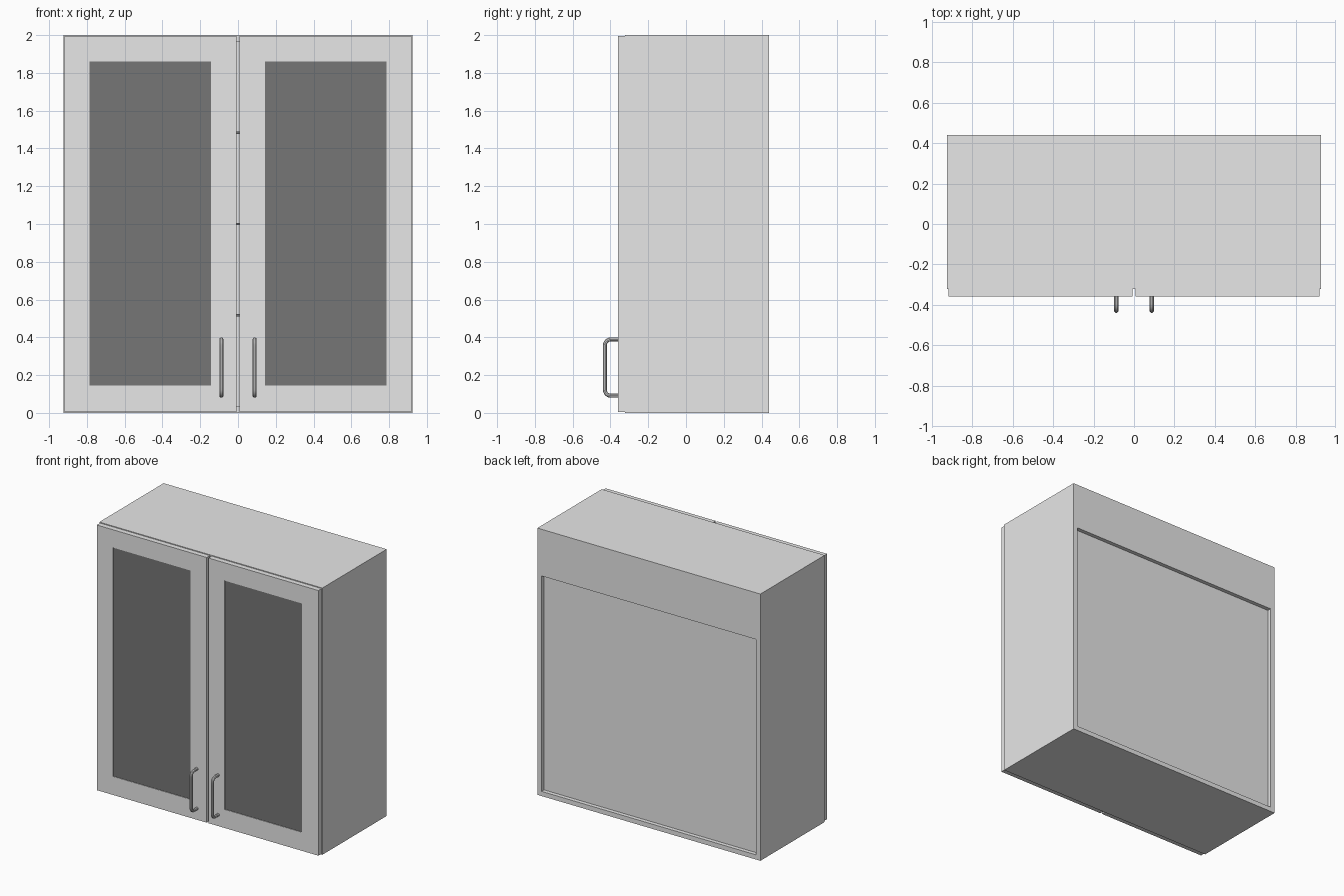
import bpy
import bmesh
from mathutils import Vector

if "Cube" in bpy.data.objects:
    bpy.data.objects.remove(bpy.data.objects["Cube"], do_unlink=True)


def material(name, value):
    m = bpy.data.materials.new(name)
    m.use_nodes = True
    colour = (value, value, value, 1)
    m.diffuse_color = colour
    m.node_tree.nodes["Principled BSDF"].inputs["Base Color"].default_value = colour
    return m


PAINT = material("light grey paint", 0.8)
GLASS = material("dark glass", 0.18)
METAL = material("handle metal", 0.75)


def loft(name, rings, mat, closed=False):
    """Join rectangles (x0, x1, z0, z1, y) in order; cap the ends unless closed."""
    bm = bmesh.new()
    loops = [[bm.verts.new(p) for p in
              ((a, y, c), (b, y, c), (b, y, d), (a, y, d))]
             for a, b, c, d, y in rings]
    pairs = list(zip(loops, loops[1:]))
    if closed:
        pairs.append((loops[-1], loops[0]))
    else:
        bm.faces.new(loops[0])
        bm.faces.new(loops[-1])
    for p, q in pairs:
        for i in range(4):
            j = (i + 1) % 4
            bm.faces.new((p[i], p[j], q[j], q[i]))
    bmesh.ops.recalc_face_normals(bm, faces=bm.faces)
    mesh = bpy.data.meshes.new(name)
    bm.to_mesh(mesh)
    bm.free()
    obj = bpy.data.objects.new(name, mesh)
    bpy.context.collection.objects.link(obj)
    mesh.materials.append(mat)
    return obj


def box(name, x0, x1, y0, y1, z0, z1, mat):
    return loft(name, [(x0, x1, z0, z1, y0), (x0, x1, z0, z1, y1)], mat)


W, H, T = 0.925, 2.0, 0.035          # half width, height, board thickness
FRONT, BACK = -0.322, 0.44

# Hollow case with a recessed back panel under a deep top rail
outer = (-W, W, 0, H)
inner = (-W + T, W - T, T, H - T)
recess = (-W + T, W - T, T, 1.65)
loft("cabinet_case", [inner + (0.395,), inner + (FRONT,), outer + (FRONT,),
                      outer + (BACK,), recess + (BACK,), recess + (0.41,)], PAINT)

# Three evenly spaced thin shelves
for i in range(1, 4):
    z = T + (H - 2 * T) * i / 4
    box(f"shelf_{i}", -W + T, W - T, -0.29, 0.395, z - 0.006, z + 0.006, GLASS)


def handle(name, x):
    """Round bar pull with rounded corners, ending at the door face."""
    door_y, out_y, low, high, r = -0.355, -0.429, 0.091, 0.389, 0.03
    curve = bpy.data.curves.new(name, "CURVE")
    curve.dimensions = "3D"
    curve.bevel_depth = 0.011
    curve.bevel_resolution = 3
    curve.resolution_u = 6
    curve.use_fill_caps = True
    points = [(door_y, low), (out_y + r, low), (out_y, low + r),
              (out_y, high - r), (out_y + r, high), (door_y, high)]
    corners = {1: (out_y, low), 2: (out_y, low), 3: (out_y, high), 4: (out_y, high)}
    spline = curve.splines.new("BEZIER")
    spline.bezier_points.add(len(points) - 1)
    for i, (bp, (y, z)) in enumerate(zip(spline.bezier_points, points)):
        p = Vector((x, y, z))
        bp.handle_left_type = bp.handle_right_type = "FREE"
        bp.co = bp.handle_left = bp.handle_right = p
        if i in corners:
            h = p.lerp(Vector((x, *corners[i])), 0.55)
            if i % 2:
                bp.handle_right = h
                bp.handle_left = p + (p - h) * 0.3
            else:
                bp.handle_left = h
                bp.handle_right = p + (p - h) * 0.3
    curve.materials.append(METAL)
    obj = bpy.data.objects.new(name, curve)
    bpy.context.collection.objects.link(obj)
    # Turn the swept bar into a smooth mesh
    bpy.ops.object.select_all(action="DESELECT")
    obj.select_set(True)
    bpy.context.view_layer.objects.active = obj
    bpy.ops.object.convert(target="MESH")
    bpy.ops.object.shade_smooth_by_angle()


# Pair of framed glass doors with handles
for side, s in (("left", 1), ("right", -1)):
    def span(a, b):
        return tuple(sorted((s * a, s * b)))
    frame = span(0.008, 0.919) + (0.006, 1.994)
    pane = span(0.142, 0.785) + (0.145, 1.86)
    loft(f"{side}_door_frame", [frame + (-0.36,), frame + (FRONT,),
                                pane + (FRONT,), pane + (-0.36,)], PAINT, closed=True)
    box(f"{side}_door_glass", *pane[:2], -0.356, -0.33, *pane[2:], GLASS)
    handle(f"{side}_door_handle", s * 0.088)
